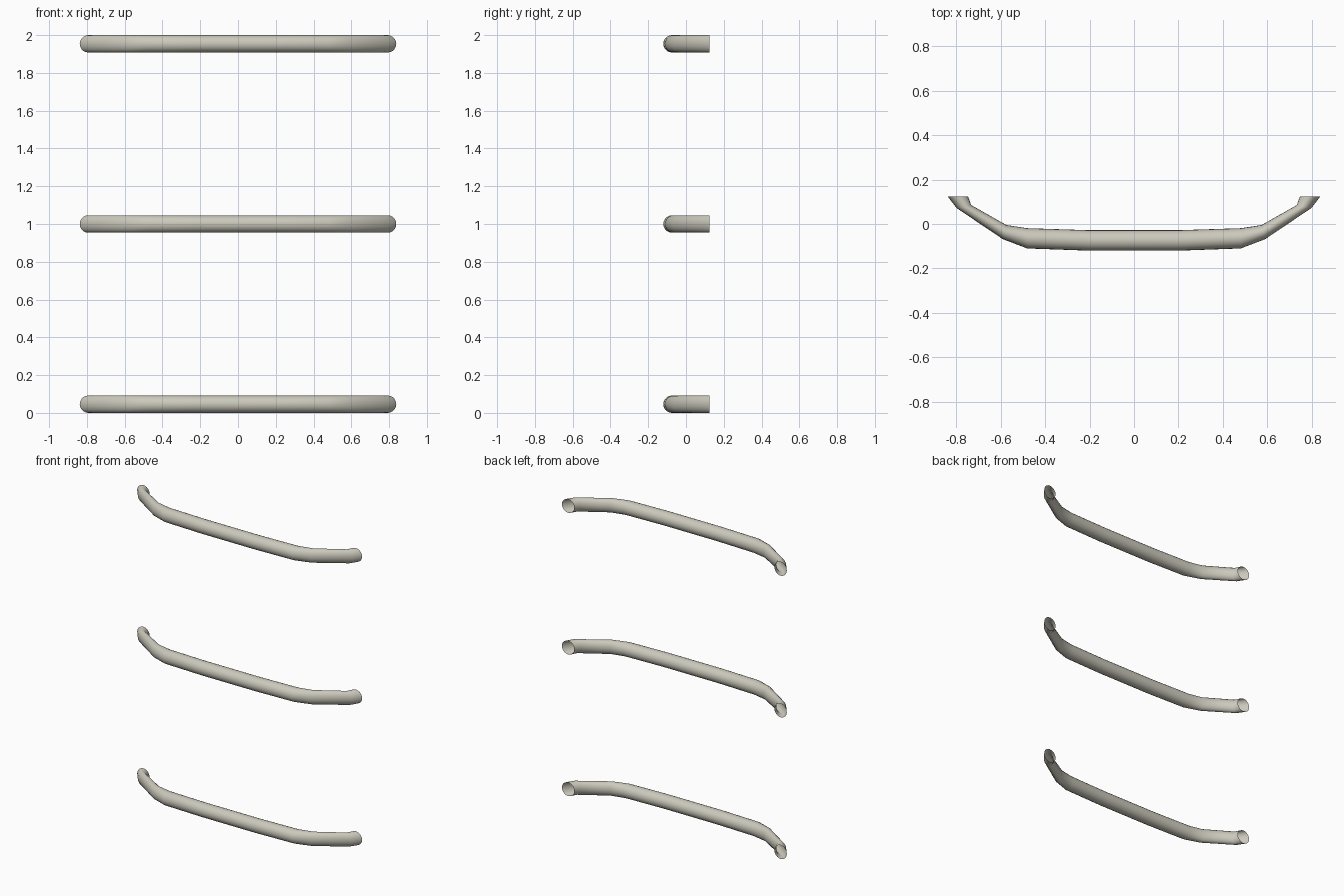
import bpy, bmesh, math
from mathutils import Vector

cube = bpy.data.objects.get("Cube")
if cube:
    bpy.data.objects.remove(cube)

RADIUS = 0.046
SIDES = 20

paint = bpy.data.materials.new("warm light grey")
paint.use_nodes = True
colour = (0.60, 0.585, 0.50, 1)
paint.diffuse_color = colour
paint.node_tree.nodes["Principled BSDF"].inputs["Base Color"].default_value = colour

# Outer and inner edge of the bar at each bend, from the middle to the open end
half_path = [
    ((0.20, -0.120), (0.20, -0.028)),
    ((0.48, -0.110), (0.48, -0.019)),
    ((0.59, -0.068), (0.573, -0.005)),
    ((0.798, 0.072), (0.732, 0.085)),
    ((0.838, 0.124), (0.746, 0.124)),
]


def mirror(points):
    return tuple((-x, y) for x, y in points)


path = [mirror(p) for p in reversed(half_path)] + half_path


def make_bar(name, height):
    bm = bmesh.new()
    rings = []
    # One elliptical ring per bend, spanning outer to inner edge
    for outer, inner in path:
        outer, inner = Vector((*outer, height)), Vector((*inner, height))
        centre, half = (outer + inner) / 2, (outer - inner) / 2
        ring = []
        for i in range(SIDES):
            a = math.tau * i / SIDES
            up = Vector((0, 0, RADIUS * math.sin(a)))
            ring.append(bm.verts.new(centre + half * math.cos(a) + up))
        rings.append(ring)
    # Skin between neighbouring rings, ends left open
    for a, b in zip(rings, rings[1:]):
        for i in range(SIDES):
            j = (i + 1) % SIDES
            bm.faces.new((a[i], a[j], b[j], b[i]))
    bmesh.ops.recalc_face_normals(bm, faces=bm.faces)
    # Make sure the skin faces outward
    centre_z = height
    top = max(bm.faces, key=lambda f: f.calc_center_median().z - centre_z)
    if top.normal.z < 0:
        bmesh.ops.reverse_faces(bm, faces=bm.faces)
    for f in bm.faces:
        f.smooth = True
    mesh = bpy.data.meshes.new(name)
    bm.to_mesh(mesh)
    bm.free()
    mesh.materials.append(paint)
    bar = bpy.data.objects.new(name, mesh)
    bpy.context.collection.objects.link(bar)


for name, height in (("lower_bar", RADIUS), ("middle_bar", 1.0), ("upper_bar", 2 - RADIUS)):
    make_bar(name, height)
